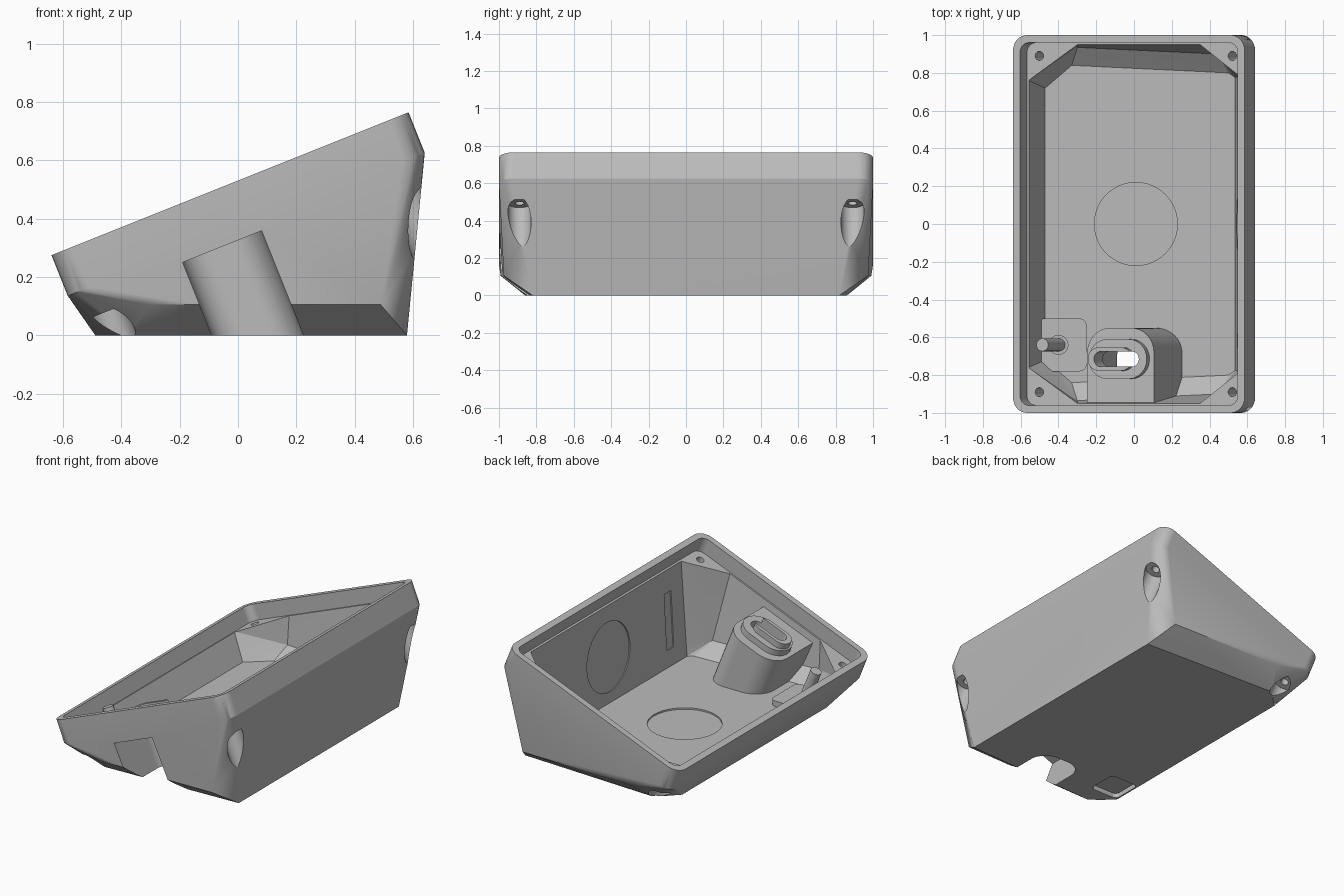
import bpy, bmesh, math
from mathutils import Matrix, Vector

if "Cube" in bpy.data.objects:
    bpy.data.objects.remove(bpy.data.objects["Cube"])

grey = bpy.data.materials.new("plain grey")
grey.diffuse_color = (0.5, 0.5, 0.5, 1)
grey.use_nodes = True
grey.node_tree.nodes["Principled BSDF"].inputs["Base Color"].default_value = grey.diffuse_color

TILT = math.atan2(0.49, 1.225)
ROT = Matrix.Rotation(-TILT, 4, 'Y')
RIM = Matrix.Translation((-0.0275, 0, 0.52)) @ ROT   # sloping frame, z = 0 on the rim
FLAT = Matrix.Identity(4)


def to_object(name, bm):
    bmesh.ops.recalc_face_normals(bm, faces=bm.faces)
    me = bpy.data.meshes.new(name)
    bm.to_mesh(me)
    bm.free()
    ob = bpy.data.objects.new(name, me)
    bpy.context.collection.objects.link(ob)
    me.materials.append(grey)
    return ob


def rounded(cx, cy, hx, hy, r, n=8):
    """Rounded rectangle outline."""
    pts = []
    for k, (sx, sy) in enumerate([(1, 1), (-1, 1), (-1, -1), (1, -1)]):
        for i in range(n + 1):
            a = math.pi / 2 * (k + i / n)
            pts.append((cx + sx * (hx - r) + r * math.cos(a),
                        cy + sy * (hy - r) + r * math.sin(a)))
    return pts


def circle(cx, cy, r, n=32):
    return [(cx + r * math.cos(2 * math.pi * i / n),
             cy + r * math.sin(2 * math.pi * i / n)) for i in range(n)]


def prism(name, outline, z0, z1, frame):
    bm = bmesh.new()
    lo = [bm.verts.new(frame @ Vector((x, y, z0))) for x, y in outline]
    hi = [bm.verts.new(frame @ Vector((x, y, z1))) for x, y in outline]
    n = len(outline)
    bm.faces.new(lo[::-1])
    bm.faces.new(hi)
    for i in range(n):
        bm.faces.new((lo[i], lo[(i + 1) % n], hi[(i + 1) % n], hi[i]))
    return to_object(name, bm)


def hull(name, points):
    bm = bmesh.new()
    for p in points:
        bm.verts.new(p)
    res = bmesh.ops.convex_hull(bm, input=bm.verts)
    junk = {v for v in res["geom_interior"] + res["geom_unused"]
            if isinstance(v, bmesh.types.BMVert)}
    bmesh.ops.delete(bm, geom=list(junk), context='VERTS')
    bmesh.ops.dissolve_limit(bm, angle_limit=math.radians(0.5),
                             verts=bm.verts, edges=bm.edges)
    bmesh.ops.triangulate(bm, faces=bm.faces)
    return to_object(name, bm)


def mirrored(points):
    return [Vector((x, s * y, z)) for x, y, z in points for s in (1, -1)]


def combine(target, tool, op):
    m = target.modifiers.new(op, 'BOOLEAN')
    m.operation, m.object, m.solver = op, tool, 'EXACT'
    bpy.context.view_layer.objects.active = target
    bpy.ops.object.modifier_apply(modifier=m.name)
    bpy.data.objects.remove(tool)


# Outer shell: sloping rounded rim band tapering to a chamfered base
rim = rounded(0, 0, 0.66, 1.0, 0.08)
shell_pts = [RIM @ Vector((x, y, z)) for z in (0, -0.15) for x, y in rim]
shell_pts += mirrored([
    (0.58, 0.82, 0), (-0.37, 0.86, 0), (-0.49, 0.74, 0),
    (0.49, 0.974, 0.105), (0.59, 0.83, 0.105), (-0.30, 0.991, 0.105),
    (-0.561, 0.79, 0.105), (0.51, 0.983, 0.38), (0.615, 0.85, 0.38)])
enclosure = hull("enclosure", shell_pts)

# Main cavity, its cut corners leave the four screw bosses
cav_pts = [RIM @ p for p in mirrored([
    (0.367, 0.95, -0.095), (0.61, 0.77, -0.095),
    (-0.33, 0.95, -0.095), (-0.61, 0.76, -0.095)])]
cav_pts += mirrored([
    (0.535, 0.775, 0.045), (0.50, 0.80, 0.045),
    (-0.33, 0.84, 0.045), (-0.47, 0.72, 0.045),
    (0.44, 0.90, 0.125), (0.545, 0.78, 0.125), (-0.30, 0.935, 0.12)])
cavity = hull("cavity", cav_pts)

# Connector housing and small floor pad stay standing inside the cavity
combine(cavity, prism("housing", rounded(-0.105, -1.05, 0.19, 0.5, 0.13),
                      -1.2, -0.145, RIM), 'DIFFERENCE')
combine(cavity, prism("pad", rounded(-0.38, -0.64, 0.13, 0.14, 0.04),
                      -0.1, 0.08, FLAT), 'DIFFERENCE')
combine(enclosure, cavity, 'DIFFERENCE')
combine(enclosure, prism("lip", rounded(0, 0, 0.62, 0.96, 0.05),
                         -0.10, 0.1, RIM), 'DIFFERENCE')

# Stepped collar on the housing
combine(enclosure, prism("collar", rounded(-0.105, -0.715, 0.165, 0.105, 0.104),
                         -0.165, -0.105, RIM), 'UNION')
combine(enclosure, prism("collar_top", rounded(-0.135, -0.715, 0.125, 0.062, 0.061),
                         -0.13, -0.065, RIM), 'UNION')

# Open channel in the front wall, and the connector slot above it
cuts = [prism("channel", rounded(-0.105, -1.09, 0.146, 0.5, 0.11), -1.2, -0.19, RIM),
        prism("slot", rounded(-0.105, -0.715, 0.12, 0.04, 0.039), -0.4, 0.1, RIM)]

# Screw holes and their counterbores
for u in (-0.55, 0.55):
    for v in (-0.89, 0.89):
        cuts.append(prism("screw_hole", circle(u, v, 0.024, 16), -0.27, -0.05, RIM))
        cuts.append(prism("counterbore", circle(u, v, 0.062), -0.9, -0.25, RIM))

# Shallow recesses: floor disc, side wall disc and strip, pad socket, underside square
WALL = Matrix.Translation((0.553, 0, 0.33)) @ Matrix.Rotation(math.radians(93.4), 4, 'Y')
cuts += [prism("floor_recess", circle(0.01, 0, 0.22, 48), 0.035, 0.1, FLAT),
         prism("wall_recess", circle(0, 0, 0.22, 48), -0.08, 0.01, WALL),
         prism("wall_strip", rounded(0, -0.62, 0.18, 0.035, 0.002, 1), -0.05, 0.01, WALL),
         prism("pad_socket", circle(-0.40, -0.64, 0.05), 0.06, 0.12, FLAT),
         prism("underside_recess", rounded(-0.38, -0.64, 0.10, 0.10, 0.03),
               -0.1, 0.03, FLAT)]
for c in cuts:
    combine(enclosure, c, 'DIFFERENCE')

# Leaning pin on the pad
PIN = Matrix.Translation((-0.40, -0.64, 0.06)) @ ROT
pin = prism("pin", circle(0, 0, 0.034, 24), -0.012, 0.23, PIN)

for ob in (enclosure, pin):
    bpy.ops.object.select_all(action='DESELECT')
    ob.select_set(True)
    bpy.context.view_layer.objects.active = ob
    bpy.ops.object.shade_smooth_by_angle(angle=math.radians(25))
    w = ob.modifiers.new("even_shading", 'WEIGHTED_NORMAL')
    w.keep_sharp = True
